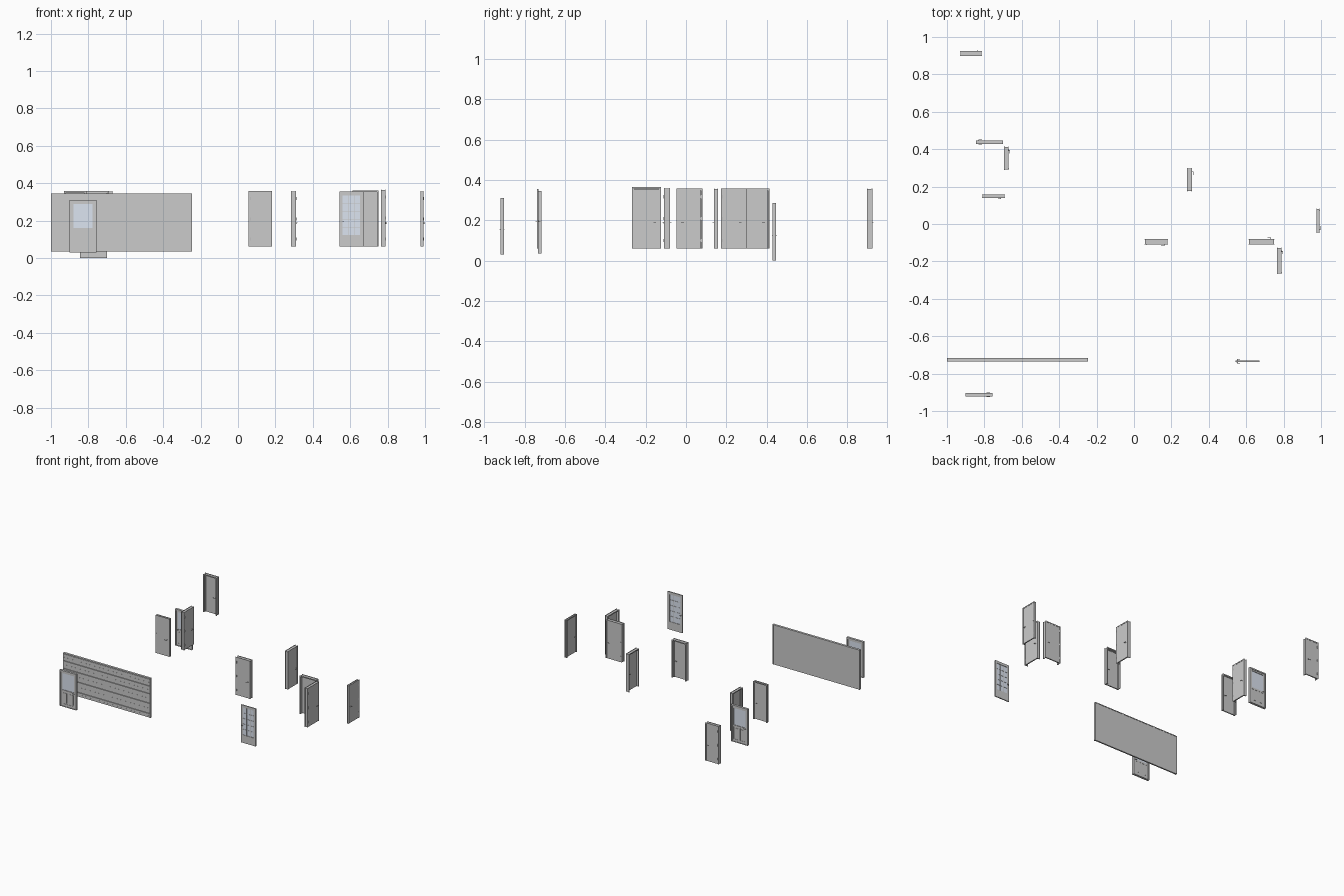
import bpy, bmesh, math
from mathutils import Matrix, Vector

if "Cube" in bpy.data.objects:
    bpy.data.objects.remove(bpy.data.objects["Cube"])

glass_mat = bpy.data.materials.new("pale_glass")
glass_mat.diffuse_color = (0.72, 0.78, 0.88, 0.5)
glass_mat.use_nodes = True
glass_mat.node_tree.nodes["Principled BSDF"].inputs["Base Color"].default_value = glass_mat.diffuse_color


def box(bm, x0, x1, y0, y1, z0, z1):
    m = Matrix.Translation(((x0 + x1) / 2, (y0 + y1) / 2, (z0 + z1) / 2))
    bmesh.ops.create_cube(bm, size=1, matrix=m @ Matrix.Diagonal((x1 - x0, y1 - y0, z1 - z0, 1)))


def rod(bm, x, z, y0, y1, r, seg=14):
    m = Matrix.Translation((x, (y0 + y1) / 2, z)) @ Matrix.Rotation(math.pi / 2, 4, 'X')
    bmesh.ops.create_cone(bm, cap_ends=True, segments=seg, radius1=r, radius2=r,
                          depth=abs(y1 - y0), matrix=m)


def finish(bm, name, loc=(0, 0, 0), turn=0, mat=None, smooth=False):
    me = bpy.data.meshes.new(name)
    bm.to_mesh(me)
    bm.free()
    ob = bpy.data.objects.new(name, me)
    bpy.context.collection.objects.link(ob)
    ob.location = loc
    ob.rotation_euler.z = math.radians(turn)
    if mat:
        me.materials.append(mat)
    if smooth:
        bpy.context.view_layer.objects.active = ob
        bpy.ops.object.select_all(action='DESELECT')
        ob.select_set(True)
        bpy.ops.object.shade_smooth_by_angle(angle=math.radians(35))
    return ob


def ring(bm, x0, x1, y0, y1, z0, z1, side, top, bottom):
    """Rectangular frame; a bottom of 0 leaves it open."""
    box(bm, x0, x0 + side, y0, y1, z0, z1)
    box(bm, x1 - side, x1, y0, y1, z0, z1)
    box(bm, x0 + side, x1 - side, y0, y1, z1 - top, z1)
    if bottom:
        box(bm, x0 + side, x1 - side, y0, y1, z0, z0 + bottom)


def lever(name, x, z, front, back, inward, loc, turn):
    """Lever handle on both faces of a door leaf."""
    bm = bmesh.new()
    for y, s in ((front, -1), (back, 1)):
        rod(bm, x, z, y, y + s * 0.0015, 0.0042)
        rod(bm, x, z, y, y + s * 0.007, 0.0015, 10)
        xs = sorted((x - inward * 0.0015, x + inward * 0.016))
        ys = sorted((y + s * 0.0055, y + s * 0.008))
        box(bm, xs[0], xs[1], ys[0], ys[1], z - 0.0013, z + 0.0013)
    finish(bm, name, loc, turn, smooth=True)


def room_door(name, cx, cy, w, d, h, turn, side):
    """Cased door; leaf near the local -y face, handle at local x side."""
    loc, x, y = (cx, cy, 0.06), w / 2, d / 2
    bm = bmesh.new()
    ring(bm, -x + .003, x - .003, -y + .003, y - .003, 0, h - .003, .005, .005, 0)
    for s in (-1, 1):
        a, b = sorted((s * y, s * (y - .003)))
        ring(bm, -x, x, a, b, 0, h, .0085, .0085, 0)
    # door stop
    ring(bm, -x + .008, x - .008, -y + .0095, -y + .0125, 0, h - .008, .003, .003, 0)
    finish(bm, name + "_casing", loc, turn)
    bm = bmesh.new()
    box(bm, -x + .009, x - .009, -y + .001, -y + .0095, 0.001, h - .009)
    finish(bm, name + "_leaf", loc, turn)
    lever(name + "_lever", side * (x - .021), 0.127, -y + .001, -y + .0095, -side, loc, turn)
    # hinge barrels
    bm = bmesh.new()
    for z in (.04, h / 2, h - .04):
        bmesh.ops.create_cone(bm, cap_ends=True, segments=8, radius1=.0015, radius2=.0015,
                              depth=.016, matrix=Matrix.Translation((-side * (x - .009), -y, z)))
    finish(bm, name + "_hinges", loc, turn, smooth=True)


def entry_door(name, cx, cy, z, h, turn):
    """Half glazed outside door with two raised lower panels."""
    loc, x, w = (cx, cy, z), .0725, .0605
    bm = bmesh.new()
    ring(bm, -x, x, -.009, .009, 0, h, .010, .010, .004)
    finish(bm, name + "_frame", loc, turn)
    bm = bmesh.new()
    split = h * 0.43
    ring(bm, -w - .002, w + .002, -.005, .004, split, h - .010, .012, .012, .008)
    box(bm, -w - .002, w + .002, -.003, .003, .004, split)
    ring(bm, -w - .002, w + .002, -.005, .004, .004, split, .012, .006, .018)
    box(bm, -.006, .006, -.005, .004, .022, split - .006)
    finish(bm, name + "_leaf", loc, turn)
    bm = bmesh.new()
    for s in (-1, 1):
        box(bm, s * .028 - .015, s * .028 + .015, -.0045, .0038, .030, split - .014)
    finish(bm, name + "_lower_panels", loc, turn)
    bm = bmesh.new()
    box(bm, -.051, .051, -.001, .001, split + .007, h - .021)
    finish(bm, name + "_glass", loc, turn, glass_mat)
    lever(name + "_lever", .056, split + .003, -.005, .004, -1, loc, turn)


# Room doors: centre x, y, width, depth, height, turn, handle side
rooms = [
    ("rear_door", -.872, .911, .117, .027, .297, 180, -1),
    ("left_side_door", -.682, .352, .125, .024, .297, 90, 1),
    ("left_cross_door", -.752, .149, .123, .019, .297, 0, 1),
    ("middle_side_door", .297, .236, .127, .026, .297, 90, 1),
    ("middle_front_door", .119, -.095, .127, .030, .297, 0, 1),
    ("right_cross_door", .681, -.095, .140, .030, .300, 180, -1),
    ("right_side_door", .777, -.196, .143, .025, .305, 90, 1),
    ("far_right_door", .984, .017, .130, .017, .297, 90, -1),
]
for r in rooms:
    room_door(*r)

# Half glazed outside doors
entry_door("back_entry", -.773, .438, 0, .286, 180)
entry_door("front_entry", -.828, -.912, .03, .281, 0)

# Garage door: framed planks separated by grooves
bm = bmesh.new()
ring(bm, -1, -.245, -.735, -.717, .035, .345, .008, .006, 0)
box(bm, -.992, -.253, -.727, -.719, .035, .339)
finish(bm, "garage_frame_and_backing")
bm = bmesh.new()
edges = [.035, .070, .150, .225, .285, .339]
for lo, hi in zip(edges, edges[1:]):
    box(bm, -.992, -.253, -.7335, -.727, lo + .0025, hi - .0025)
    mid = (lo + hi) / 2
    for z in (mid,):
        box(bm, -.992, -.253, -.7342, -.7335, z - .0006, z + .0006)
finish(bm, "garage_planks")

# Glazed terrace door with glazing bars
bm = bmesh.new()
ring(bm, .543, .670, -.739, -.731, .06, .355, .017, .020, .062)
finish(bm, "terrace_door_leaf")
bm = bmesh.new()
box(bm, .560, .653, -.736, -.734, .122, .335)
finish(bm, "terrace_door_glass", mat=glass_mat)
bm = bmesh.new()
for i in (1, 2):
    x = .560 + .093 * i / 3
    box(bm, x - .0012, x + .0012, -.738, -.732, .122, .335)
for i in range(1, 5):
    z = .122 + .213 * i / 5
    box(bm, .560, .653, -.7378, -.7322, z - .0012, z + .0012)
finish(bm, "terrace_door_glazing_bars")
lever("terrace_door_lever", .551, .195, -.739, -.731, 1, (0, 0, 0), 0)
